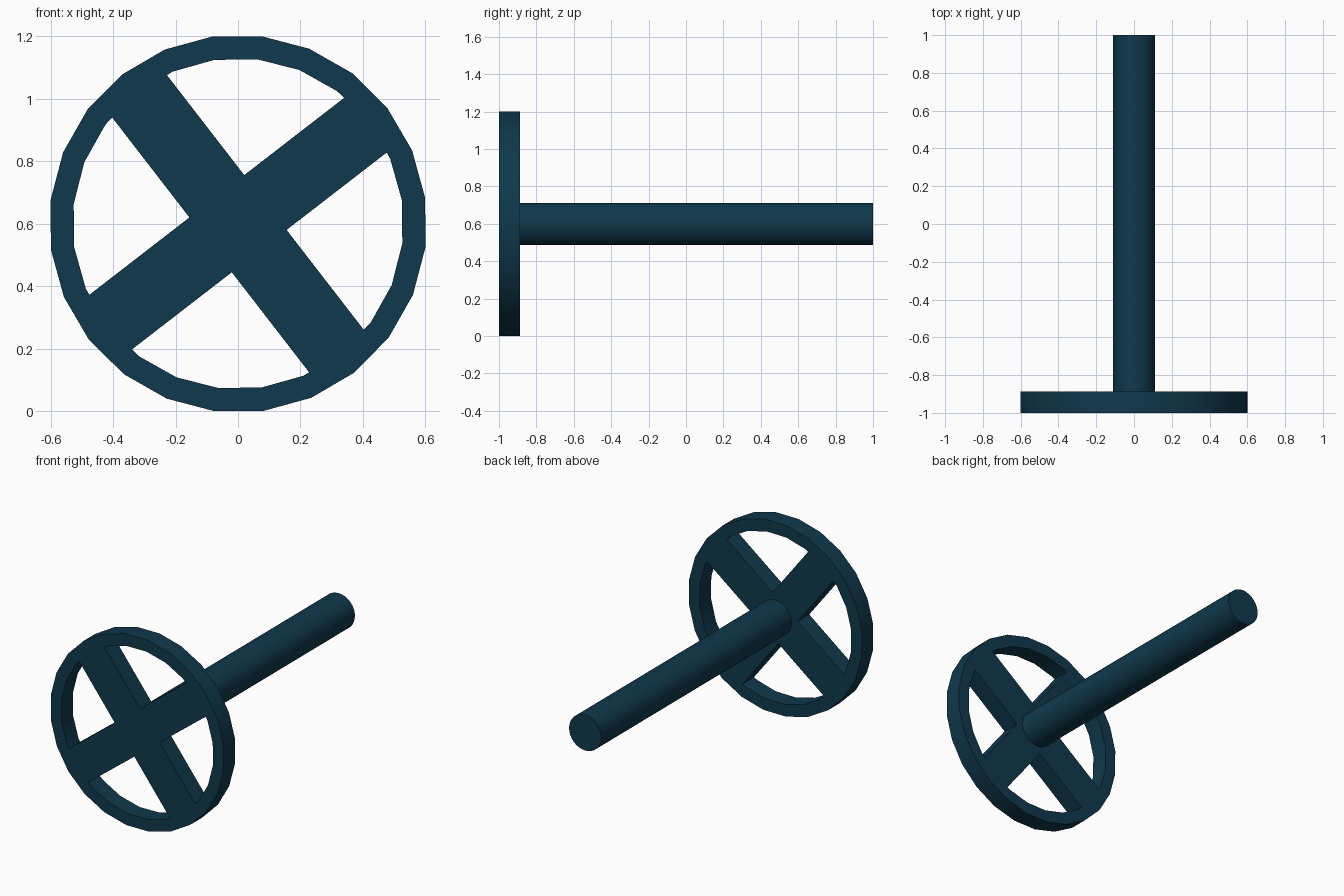
import bpy, bmesh
from math import sin, cos, radians, tau

if "Cube" in bpy.data.objects:
    bpy.data.objects.remove(bpy.data.objects["Cube"])

FRONT, BACK, END = -1.0, -0.887, 1.0   # depths along y
HUB_Z = 0.6                            # axle height
SPOKE_HALF = 0.111                     # half width of a spoke

paint = bpy.data.materials.new("dark_blue_paint")
paint.diffuse_color = (0.005, 0.04, 0.072, 1)
paint.use_nodes = True
paint.node_tree.nodes["Principled BSDF"].inputs["Base Color"].default_value = paint.diffuse_color


def circle(radius, sides, offset):
    return [(radius * cos(offset + tau * i / sides),
             radius * sin(offset + tau * i / sides)) for i in range(sides)]


def extrude(name, outer, y0, y1, inner=None):
    """Extrude an xz outline along y; a matching inner outline leaves a hole."""
    bm = bmesh.new()
    n = len(outer)
    loops = [[[bm.verts.new((x, y, z + HUB_Z)) for x, z in pts] for y in (y0, y1)]
             for pts in (outer, inner) if pts]
    for a, b in loops:                                   # walls
        for i in range(n):
            j = (i + 1) % n
            bm.faces.new((a[i], a[j], b[j], b[i]))
    for k in (0, 1):                                     # caps
        if inner:
            o, h = loops[0][k], loops[1][k]
            for i in range(n):
                j = (i + 1) % n
                bm.faces.new((o[i], o[j], h[j], h[i]))
        else:
            bm.faces.new(loops[0][k])
    bmesh.ops.recalc_face_normals(bm, faces=bm.faces)
    mesh = bpy.data.meshes.new(name)
    bm.to_mesh(mesh)
    bm.free()
    mesh.materials.append(paint)
    obj = bpy.data.objects.new(name, mesh)
    bpy.context.collection.objects.link(obj)
    return obj


def smooth(obj):
    bpy.ops.object.select_all(action='DESELECT')
    obj.select_set(True)
    bpy.context.view_layer.objects.active = obj
    bpy.ops.object.shade_smooth_by_angle(angle=radians(30))


# Wheel rim: 24-sided ring
smooth(extrude("wheel_rim", circle(0.605, 24, radians(7.8)), FRONT, BACK,
               circle(0.53, 24, radians(8.2))))

# Spokes: one flat cross, flush with the rim, tips meeting its inner wall
cross = []
for arm in range(4):
    a = radians(37.7 + 90 * arm)
    for u, v in ((0.517, -SPOKE_HALF), (0.531, 0),
                 (0.517, SPOKE_HALF), (SPOKE_HALF, SPOKE_HALF)):
        cross.append((u * cos(a) - v * sin(a), u * sin(a) + v * cos(a)))
extrude("wheel_spokes", cross, FRONT, BACK)

# Shaft: smooth rod running back from the hub
smooth(extrude("shaft", circle(0.112, 32, 0), BACK, END))
